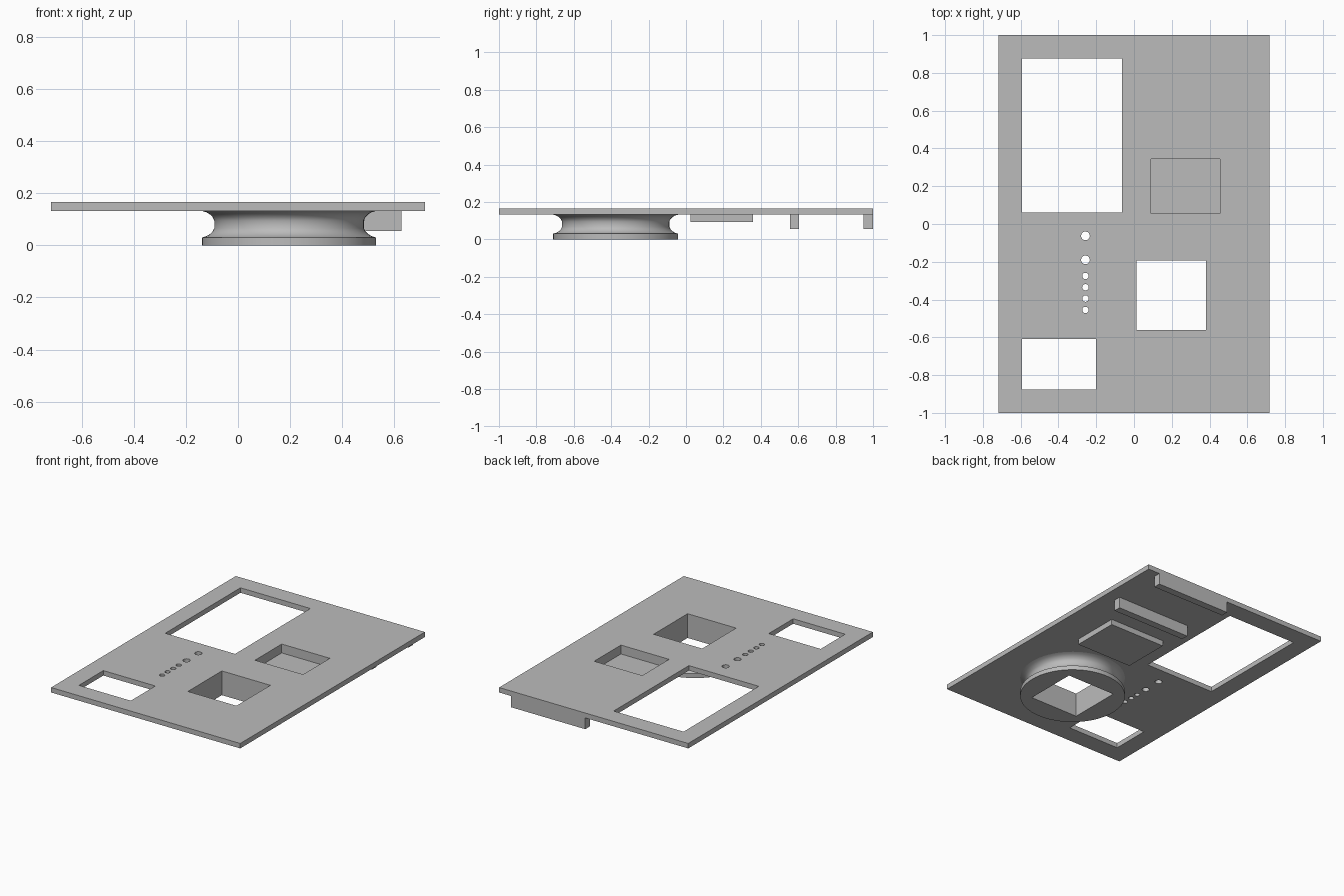
import bpy, bmesh, math

if "Cube" in bpy.data.objects:
    bpy.data.objects.remove(bpy.data.objects["Cube"])

grey = bpy.data.materials.new("plain grey")
grey.diffuse_color = (0.5, 0.5, 0.5, 1)
grey.use_nodes = True
grey.node_tree.nodes["Principled BSDF"].inputs["Base Color"].default_value = grey.diffuse_color


def rect(x0, x1, y0, y1):
    return [(x0, y0), (x1, y0), (x1, y1), (x0, y1)]


def circle(cx, cy, r, n=24):
    return [(cx + r * math.cos(i * math.tau / n), cy + r * math.sin(i * math.tau / n)) for i in range(n)]


def slab(name, loops, z0, z1):
    """Extrude an outline (first loop) with holes (other loops)."""
    cu = bpy.data.curves.new(name, 'CURVE')
    cu.dimensions = '2D'
    cu.fill_mode = 'BOTH'
    cu.extrude = (z1 - z0) / 2
    for pts in loops:
        sp = cu.splines.new('POLY')
        sp.points.add(len(pts) - 1)
        for p, (x, y) in zip(sp.points, pts):
            p.co = (x, y, 0, 1)
        sp.use_cyclic_u = True
        sp.use_smooth = False
    ob = bpy.data.objects.new(name, cu)
    bpy.context.collection.objects.link(ob)
    bpy.ops.object.select_all(action='DESELECT')
    ob.select_set(True)
    bpy.context.view_layer.objects.active = ob
    bpy.ops.object.convert(target='MESH')
    ob = bpy.context.object
    bm = bmesh.new()
    bm.from_mesh(ob.data)
    bmesh.ops.translate(bm, verts=bm.verts, vec=(0, 0, (z0 + z1) / 2))
    finish(bm, ob)


def finish(bm, ob):
    bmesh.ops.remove_doubles(bm, verts=bm.verts, dist=1e-5)
    bmesh.ops.recalc_face_normals(bm, faces=bm.faces)
    bm.to_mesh(ob.data)
    bm.free()
    ob.data.materials.clear()
    ob.data.materials.append(grey)


BOTTOM, TOP = 0.132, 0.166
HX, HY, HALF = 0.196, -0.376, 0.184   # hub centre and half of its square hole
pocket = rect(0.09, 0.455, 0.055, 0.345)

# Panel with windows, pocket opening and a row of small holes
holes = [circle(-0.257, y, 0.023) for y in (-0.063, -0.19)]
holes += [circle(-0.257, y, 0.017) for y in (-0.275, -0.335, -0.395, -0.455)]
slab("panel", [rect(-0.717, 0.717, -1, 1),
               rect(-0.594, -0.064, 0.06, 0.875),
               rect(-0.594, -0.2, -0.875, -0.61),
               rect(HX - HALF, HX + HALF, HY - HALF, HY + HALF),
               pocket] + holes, BOTTOM, TOP)

# Shallow tray hanging under the pocket
tray = rect(0.06, 0.485, 0.025, 0.357)
slab("tray_walls", [tray, pocket], 0.105, BOTTOM)
slab("tray_floor", [tray], 0.094, 0.105)

# Two support bars under the back half
for name, y0, y1 in (("middle_bar", 0.555, 0.605), ("back_bar", 0.95, 1.0)):
    slab(name, [rect(0.064, 0.628, y0, y1)], 0.055, BOTTOM)

# Grooved hub: round outside, square hole inside
profile = [(0.334, 0), (0.334, 0.03), (0.318, 0.035), (0.304, 0.043), (0.294, 0.053),
           (0.287, 0.066), (0.287, 0.095), (0.293, 0.108), (0.304, 0.119),
           (0.317, 0.127), (0.334, BOTTOM)]
N = 64
bm = bmesh.new()
rings = []
for i in range(N):
    a = i * math.tau / N
    c, s = math.cos(a), math.sin(a)
    inner = HALF / max(abs(c), abs(s))
    section = profile + [(inner, BOTTOM), (inner, 0)]
    rings.append([bm.verts.new((HX + r * c, HY + r * s, z)) for r, z in section])
M = len(rings[0])
for i in range(N):
    a, b = rings[i], rings[(i + 1) % N]
    for j in range(M):
        k = (j + 1) % M
        bm.faces.new((a[j], b[j], b[k], a[k]))
hub = bpy.data.objects.new("grooved_hub", bpy.data.meshes.new("grooved_hub"))
bpy.context.collection.objects.link(hub)
finish(bm, hub)
bpy.ops.object.select_all(action='DESELECT')
hub.select_set(True)
bpy.context.view_layer.objects.active = hub
bpy.ops.object.shade_smooth_by_angle(angle=math.radians(30))
